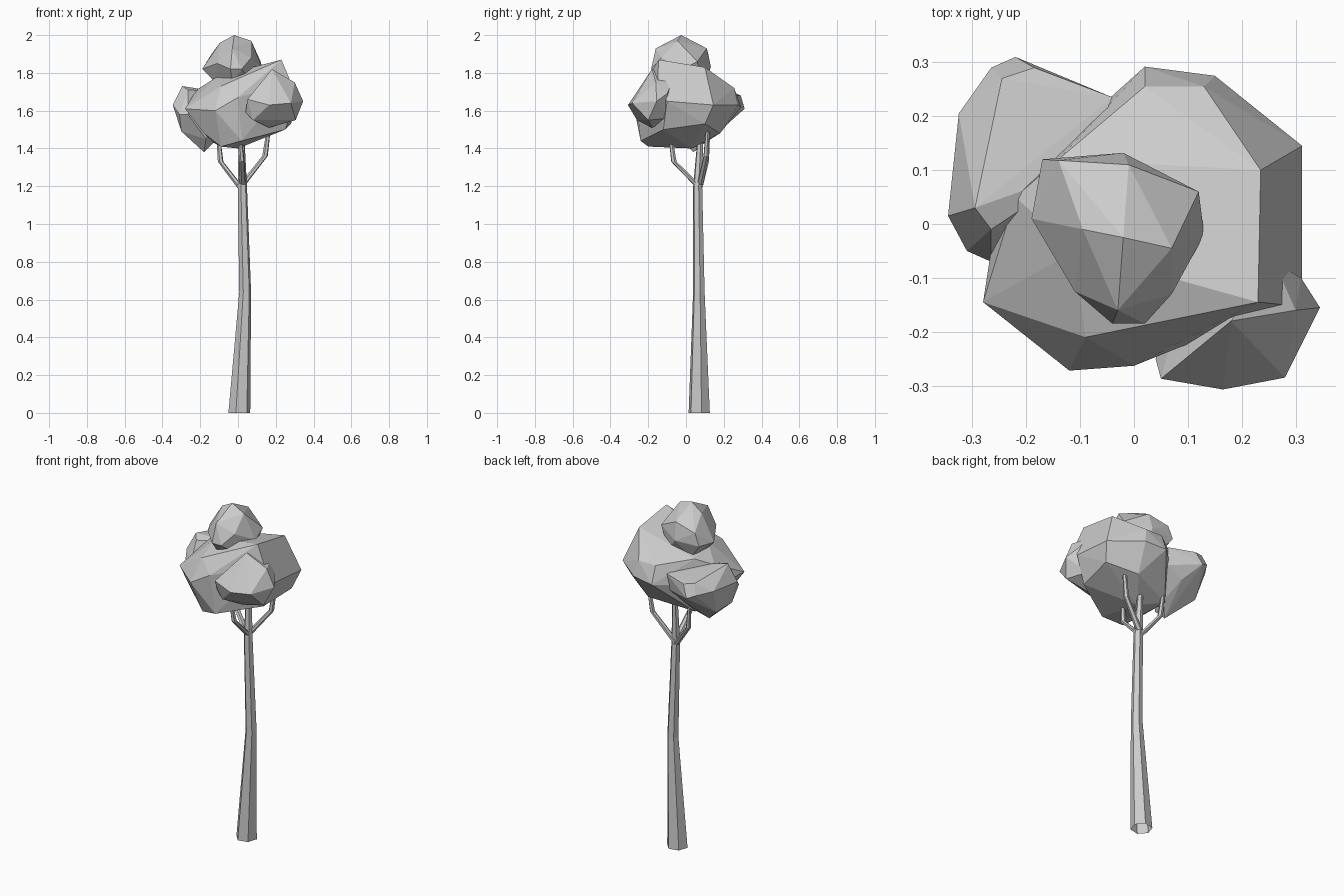
import bpy, bmesh, math


def finish(bm, name):
    bmesh.ops.recalc_face_normals(bm, faces=bm.faces)
    mesh = bpy.data.meshes.new(name)
    bm.to_mesh(mesh)
    bm.free()
    obj = bpy.data.objects.new(name, mesh)
    bpy.context.collection.objects.link(obj)
    return obj


def limb(name, path, sides=6):
    """Tapered limb, open at its ends: level polygon sections (x, y, z, radius)."""
    bm = bmesh.new()
    rings = []
    for x, y, z, r in path:
        angles = [2 * math.pi * (i + 0.2) / sides for i in range(sides)]
        rings.append([bm.verts.new((x + r * math.cos(a), y + r * math.sin(a), z))
                      for a in angles])
    for low, high in zip(rings, rings[1:]):
        for i in range(sides):
            j = (i + 1) % sides
            bm.faces.new((low[i], low[j], high[j], high[i]))
    return finish(bm, name)


def clump(name, points):
    """Faceted leaf clump: hull round its corners, near-flat faces merged."""
    bm = bmesh.new()
    for p in points:
        bm.verts.new(p)
    hull = bmesh.ops.convex_hull(bm, input=bm.verts)
    loose = {v for v in hull["geom_interior"] + hull["geom_unused"]
             if isinstance(v, bmesh.types.BMVert)}
    bmesh.ops.delete(bm, geom=list(loose), context='VERTS')
    bmesh.ops.dissolve_limit(bm, angle_limit=math.radians(4),
                             verts=bm.verts, edges=bm.edges)
    return finish(bm, name)


# Trunk and three kinked branches
limb("trunk", [(0.007, 0.07, 0, 0.059), (0.038, 0.068, 0.64, 0.032),
               (0.023, 0.062, 1.2, 0.025), (0.018, 0.078, 1.5, 0.014)])
limb("left_branch", [(0.015, 0.07, 1.19, 0.018), (-0.092, 0.107, 1.33, 0.015),
                     (-0.105, 0.118, 1.47, 0.01)])
limb("right_branch", [(0.025, 0.075, 1.21, 0.018), (0.143, 0.107, 1.36, 0.015),
                      (0.165, 0.115, 1.52, 0.01)])
limb("front_branch", [(0.025, 0.055, 1.21, 0.018), (0.02, -0.064, 1.33, 0.015),
                      (0.01, -0.082, 1.46, 0.01)])

# Large central clump: crown, waist and underside corners
clump("main_foliage", [
    (0.235, 0.1, 1.83), (0.23, -0.145, 1.87), (0.13, 0.255, 1.72), (0.02, 0.255, 1.72),
    (-0.14, 0.12, 1.75), (-0.22, 0.05, 1.71), (-0.11, -0.05, 1.78), (-0.09, -0.21, 1.73),
    (0.02, 0.292, 1.62), (0.15, 0.275, 1.63), (0.312, 0.145, 1.63), (0.312, -0.1, 1.65),
    (0.28, -0.15, 1.75), (0.0, -0.263, 1.67), (-0.12, -0.272, 1.6), (-0.28, -0.145, 1.61),
    (-0.25, 0.05, 1.6), (-0.18, -0.16, 1.48), (-0.09, -0.2, 1.41), (0.02, -0.24, 1.44),
    (0.0, 0.03, 1.40), (0.25, -0.12, 1.5), (0.28, 0.1, 1.53), (0.12, 0.18, 1.48),
    (-0.13, 0.1, 1.43)])

# Smaller clumps
clump("top_foliage", [
    (-0.02, -0.025, 2.0), (-0.095, -0.01, 1.96), (0.07, -0.045, 1.97), (-0.03, -0.16, 1.93),
    (-0.01, 0.11, 1.93), (-0.14, 0.118, 1.9), (0.12, 0.06, 1.86), (0.13, -0.02, 1.82),
    (0.07, -0.13, 1.88), (0.02, -0.185, 1.82), (-0.04, -0.185, 1.82), (-0.11, -0.125, 1.85),
    (-0.19, 0.01, 1.82), (-0.17, 0.12, 1.83), (-0.02, 0.132, 1.83), (0.07, -0.1, 1.75),
    (-0.03, -0.13, 1.74), (-0.12, -0.03, 1.75), (-0.1, 0.09, 1.74), (0.06, 0.08, 1.74)])
clump("back_left_foliage", [
    (-0.22, 0.31, 1.61), (-0.265, 0.29, 1.63), (-0.325, 0.205, 1.64), (-0.345, 0.015, 1.63),
    (-0.31, -0.05, 1.58), (-0.265, -0.07, 1.58), (-0.265, -0.01, 1.71), (-0.185, 0.29, 1.68),
    (-0.245, 0.27, 1.69), (-0.295, 0.03, 1.73), (-0.04, 0.235, 1.68), (-0.05, 0.22, 1.58),
    (-0.1, 0.1, 1.7), (-0.18, 0.04, 1.38), (-0.3, 0.15, 1.49), (-0.3, 0.0, 1.49),
    (-0.15, 0.22, 1.53), (-0.12, 0.1, 1.44), (-0.17, -0.03, 1.45)])
clump("front_right_foliage", [
    (0.165, -0.307, 1.63), (0.28, -0.285, 1.64), (0.345, -0.155, 1.65), (0.31, -0.1, 1.69),
    (0.26, -0.07, 1.76), (0.05, -0.287, 1.66), (0.04, -0.25, 1.59), (0.18, -0.18, 1.82),
    (0.3, -0.16, 1.75), (0.165, -0.18, 1.51), (0.305, -0.2, 1.55), (0.08, -0.26, 1.55),
    (0.1, -0.1, 1.6), (0.25, -0.08, 1.56)])
